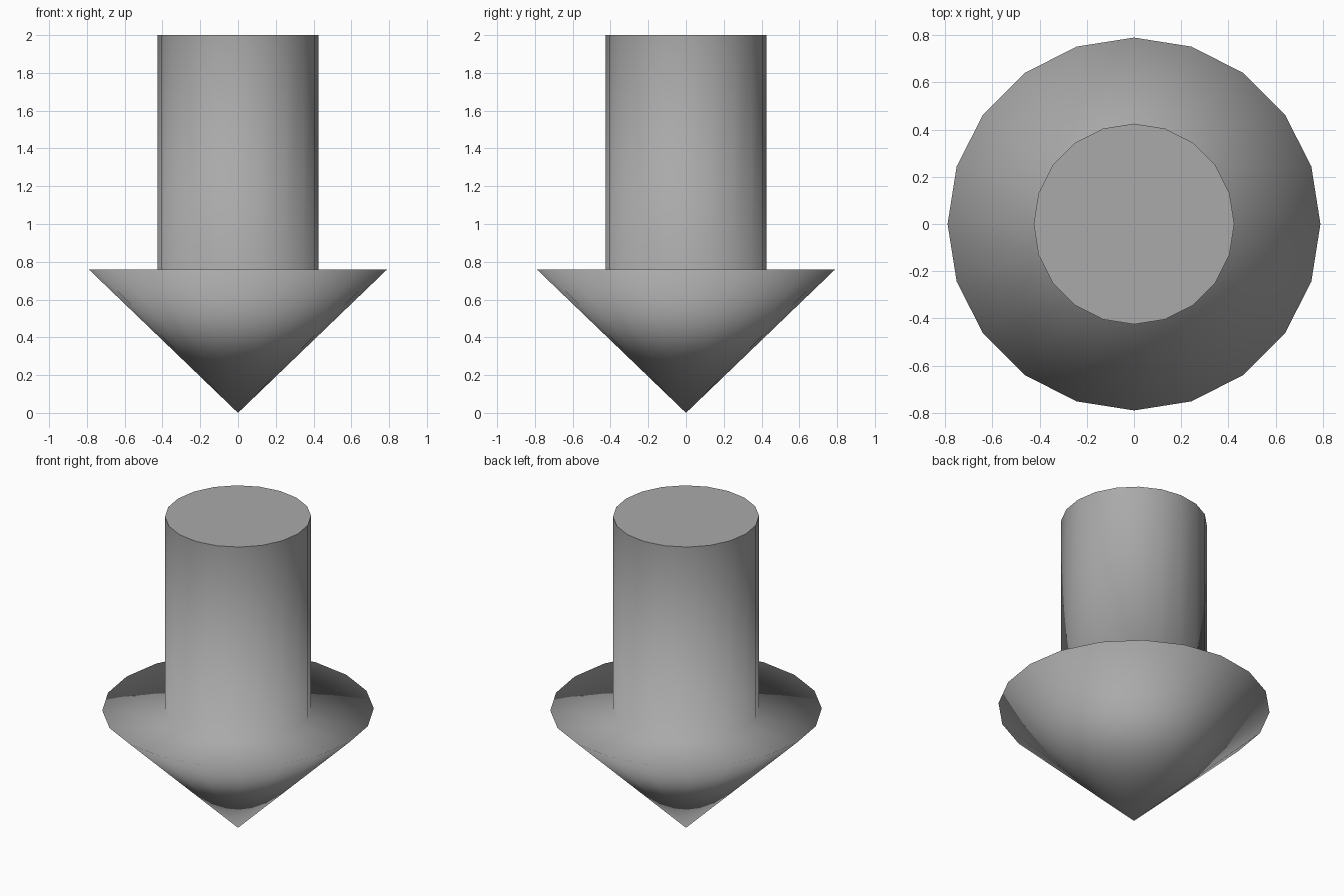
import bpy, bmesh, math

cube = bpy.data.objects.get("Cube")
if cube:
    bpy.data.objects.remove(cube, do_unlink=True)

SIDES = 20
SHAFT_R, HEAD_R = 0.425, 0.79
HEAD_Z, TOP_Z = 0.76, 2.0

# One plain grey for the whole arrow
grey = bpy.data.materials.new("grey")
grey.use_nodes = True
colour = (0.4, 0.4, 0.4, 1.0)
grey.diffuse_color = colour
grey.node_tree.nodes["Principled BSDF"].inputs["Base Color"].default_value = colour

bm = bmesh.new()


def ring(radius, z):
    step = 2 * math.pi / SIDES
    return [bm.verts.new((radius * math.cos(i * step), radius * math.sin(i * step), z))
            for i in range(SIDES)]


def bridge(lower, upper):
    for i in range(SIDES):
        j = (i + 1) % SIDES
        bm.faces.new((lower[i], lower[j], upper[j], upper[i]))


# Head: cone from the tip up to the rim
tip = bm.verts.new((0, 0, 0))
rim = ring(HEAD_R, 0.76)
for i in range(SIDES):
    bm.faces.new((tip, rim[(i + 1) % SIDES], rim[i]))

# Flat shoulder, then the shaft
shaft_base = ring(SHAFT_R, HEAD_Z)
shaft_top = ring(SHAFT_R, TOP_Z)
bridge(rim, shaft_base)
bridge(shaft_base, shaft_top)

# Flat end cap
cap = bm.faces.new(shaft_top)
bmesh.ops.recalc_face_normals(bm, faces=bm.faces)

# Smooth all over, with a crisp edge only round the end cap
for face in bm.faces:
    face.smooth = True
for edge in cap.edges:
    edge.smooth = False

mesh = bpy.data.meshes.new("down_arrow")
bm.to_mesh(mesh)
bm.free()
mesh.materials.append(grey)
arrow = bpy.data.objects.new("down_arrow", mesh)
bpy.context.collection.objects.link(arrow)
